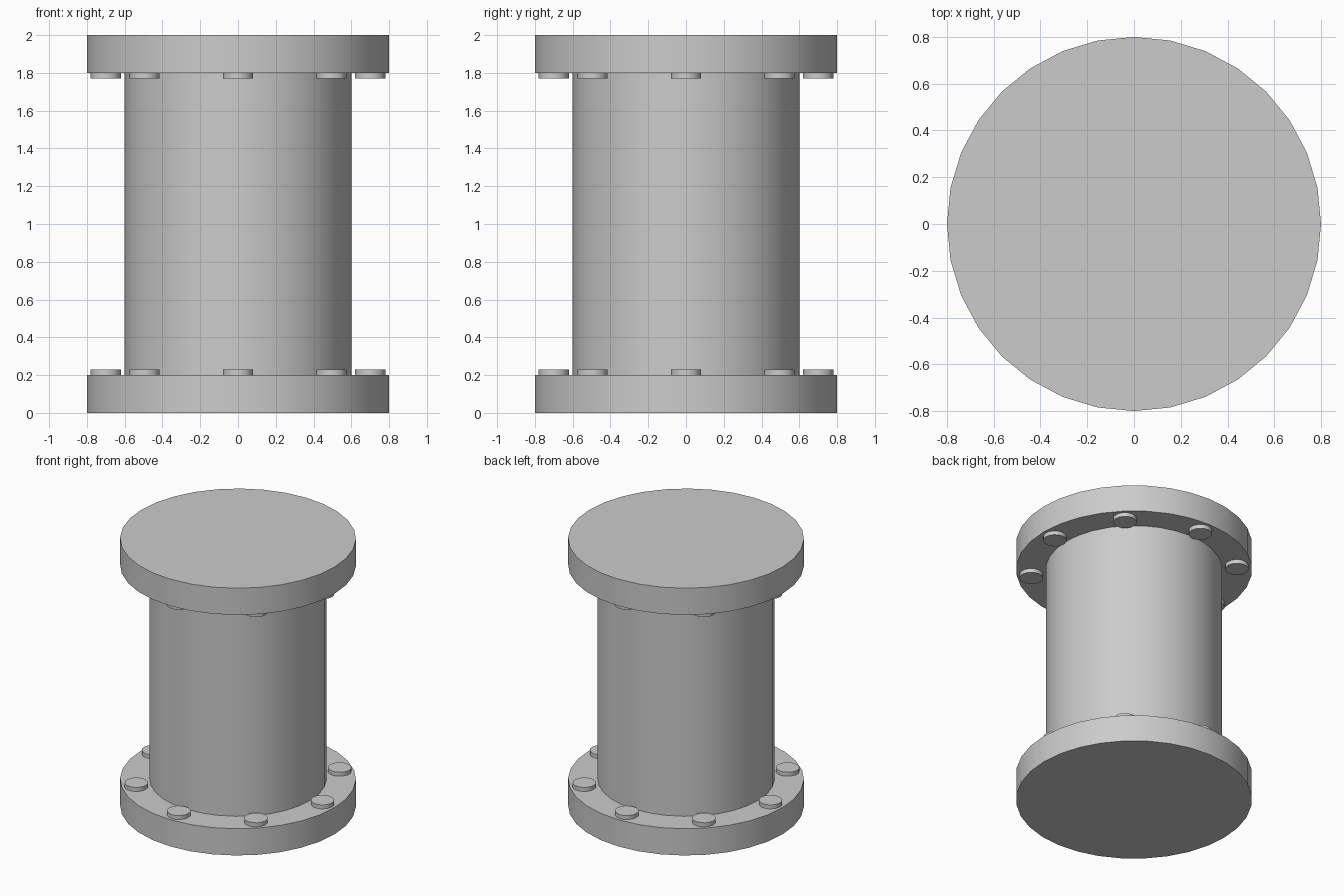
import bpy, math

if "Cube" in bpy.data.objects:
    bpy.data.objects.remove(bpy.data.objects["Cube"])


def cylinder(name, radius, z0, z1, x=0, y=0, sides=32):
    bpy.ops.mesh.primitive_cylinder_add(vertices=sides, radius=radius, depth=z1 - z0,
                                        location=(x, y, (z0 + z1) / 2))
    obj = bpy.context.object
    obj.name = name
    bpy.ops.object.shade_smooth_by_angle(angle=math.radians(30))
    return obj


# Pipe body and end flanges
cylinder("pipe_body", 0.6, 0.2, 1.8)
cylinder("bottom_flange", 0.8, 0.0, 0.2)
cylinder("top_flange", 0.8, 1.8, 2.0)

# Ring of eight bolt heads on the inner face of each flange
for label, z0, z1 in (("bottom", 0.2, 0.23), ("top", 1.77, 1.8)):
    for i in range(8):
        a = i * math.tau / 8
        cylinder(f"{label}_bolt_{i + 1}", 0.08, z0, z1,
                 0.7 * math.cos(a), 0.7 * math.sin(a), sides=16)
